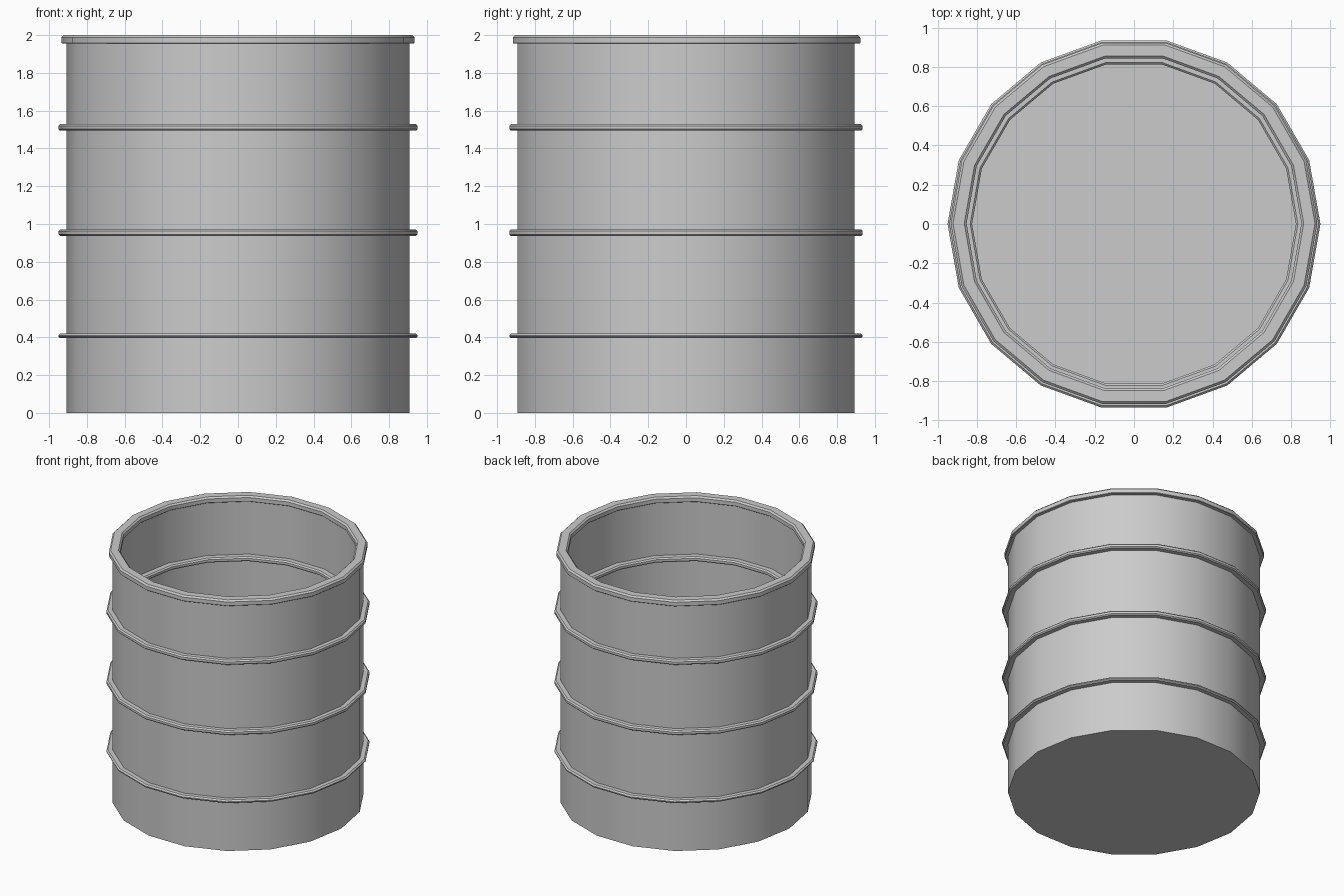
import bpy, bmesh
from math import cos, sin, tau, radians

if "Cube" in bpy.data.objects:
    bpy.data.objects.remove(bpy.data.objects["Cube"])

SIDES = 18


def lathe(name, profile, closed=True, center=(0, 0), angle=30):
    """Revolve an (r, z) profile; open profiles are capped at both ends."""
    bm = bmesh.new()
    loops = [[bm.verts.new((center[0] + r * cos(tau * i / SIDES),
                            center[1] + r * sin(tau * i / SIDES), z))
              for i in range(SIDES)] for r, z in profile]
    pairs = list(zip(loops, loops[1:]))
    if closed:
        pairs.append((loops[-1], loops[0]))
    else:
        bm.faces.new(loops[0][::-1])
        bm.faces.new(loops[-1])
    for a, b in pairs:
        for i in range(SIDES):
            j = (i + 1) % SIDES
            bm.faces.new((a[i], a[j], b[j], b[i]))
    bmesh.ops.recalc_face_normals(bm, faces=bm.faces)
    mesh = bpy.data.meshes.new(name)
    bm.to_mesh(mesh)
    bm.free()
    obj = bpy.data.objects.new(name, mesh)
    bpy.context.collection.objects.link(obj)
    bpy.ops.object.select_all(action='DESELECT')
    obj.select_set(True)
    bpy.context.view_layer.objects.active = obj
    bpy.ops.object.shade_smooth_by_angle(angle=radians(angle))
    return obj


def band(name, r_in, r_out, z0, z1, bevel, bevel_low, center=(0, 0)):
    """Flat hoop with chamfered edges."""
    b, c = bevel, bevel_low
    prof = [(r_in + c, z0), (r_out - c, z0), (r_out, z0 + c), (r_out, z1 - b),
            (r_out - b, z1), (r_in + b, z1), (r_in, z1 - b), (r_in, z0 + c)]
    return lathe(name, prof, center=center)


# Open-topped barrel with wall thickness and floor
lathe("barrel_body", [(0.907, 0), (0.907, 1.98), (0.875, 1.98), (0.875, 0.03)],
      closed=False)

# Top rim
band("rim", 0.853, 0.934, 1.955, 2.0, 0.012, 0.003, center=(0, 0.003))

# Three hoops passing through the wall
for label, z0, z1 in (("lower", 0.396, 0.421), ("middle", 0.937, 0.972),
                      ("upper", 0.494, 0.53)):
    if label == "upper":
        z0, z1 = z0 + 1, z1 + 1
    band(label + "_hoop", 0.825, 0.95, z0, z1, 0.01, 0.008)
